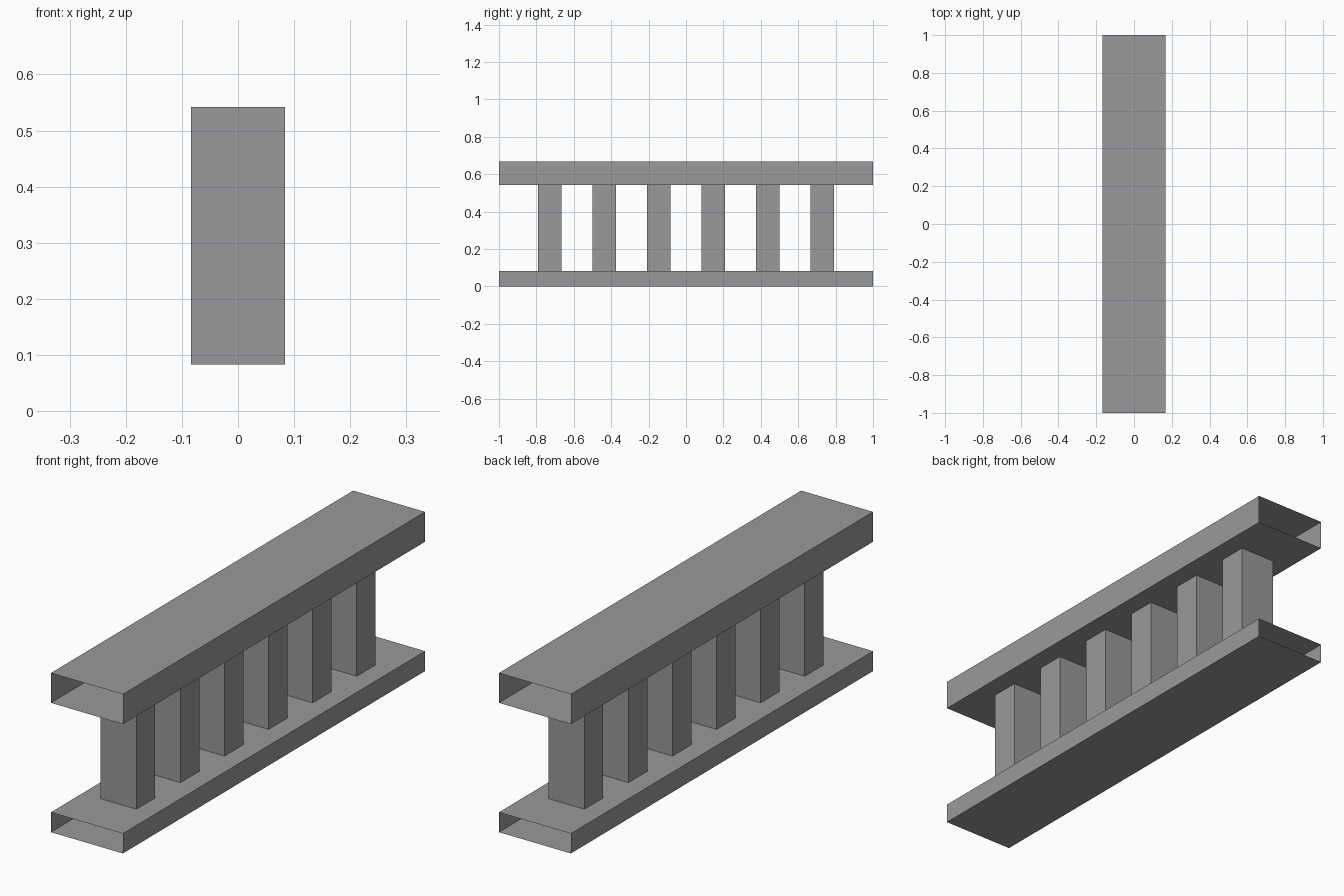
import bpy, bmesh
from mathutils import Vector

if "Cube" in bpy.data.objects:
    bpy.data.objects.remove(bpy.data.objects["Cube"])

U = 1 / 12  # modelling unit

# Dark grey stone
stone = bpy.data.materials.new("dark_grey")
stone.diffuse_color = (0.32, 0.32, 0.32, 1)
stone.use_nodes = True
stone.node_tree.nodes["Principled BSDF"].inputs["Base Color"].default_value = stone.diffuse_color


def open_box(name, size, centre, open_axis):
    """Box without the two end faces along open_axis (0=x, 1=y, 2=z)."""
    bm = bmesh.new()
    bmesh.ops.create_cube(bm, size=1)
    bm.normal_update()
    ends = [f for f in bm.faces if abs(f.normal[open_axis]) > 0.5]
    bmesh.ops.delete(bm, geom=ends, context='FACES_ONLY')
    bmesh.ops.scale(bm, vec=Vector(size), verts=bm.verts)
    mesh = bpy.data.meshes.new(name)
    bm.to_mesh(mesh)
    bm.free()
    mesh.materials.append(stone)
    obj = bpy.data.objects.new(name, mesh)
    obj.location = centre
    bpy.context.collection.objects.link(obj)
    return obj


# Rails, open at both ends so sections can be joined
open_box("bottom_rail", (4 * U, 2, U), (0, 0, 0.5 * U), 1)
open_box("top_rail", (4 * U, 2, 1.5 * U), (0, 0, 7.25 * U), 1)

# Six evenly spaced balusters between the rails
for i in range(6):
    y = (i - 2.5) * 3.5 * U
    open_box(f"baluster_{i + 1}", (2 * U, 1.5 * U, 5.5 * U), (0, y, 3.75 * U), 2)
